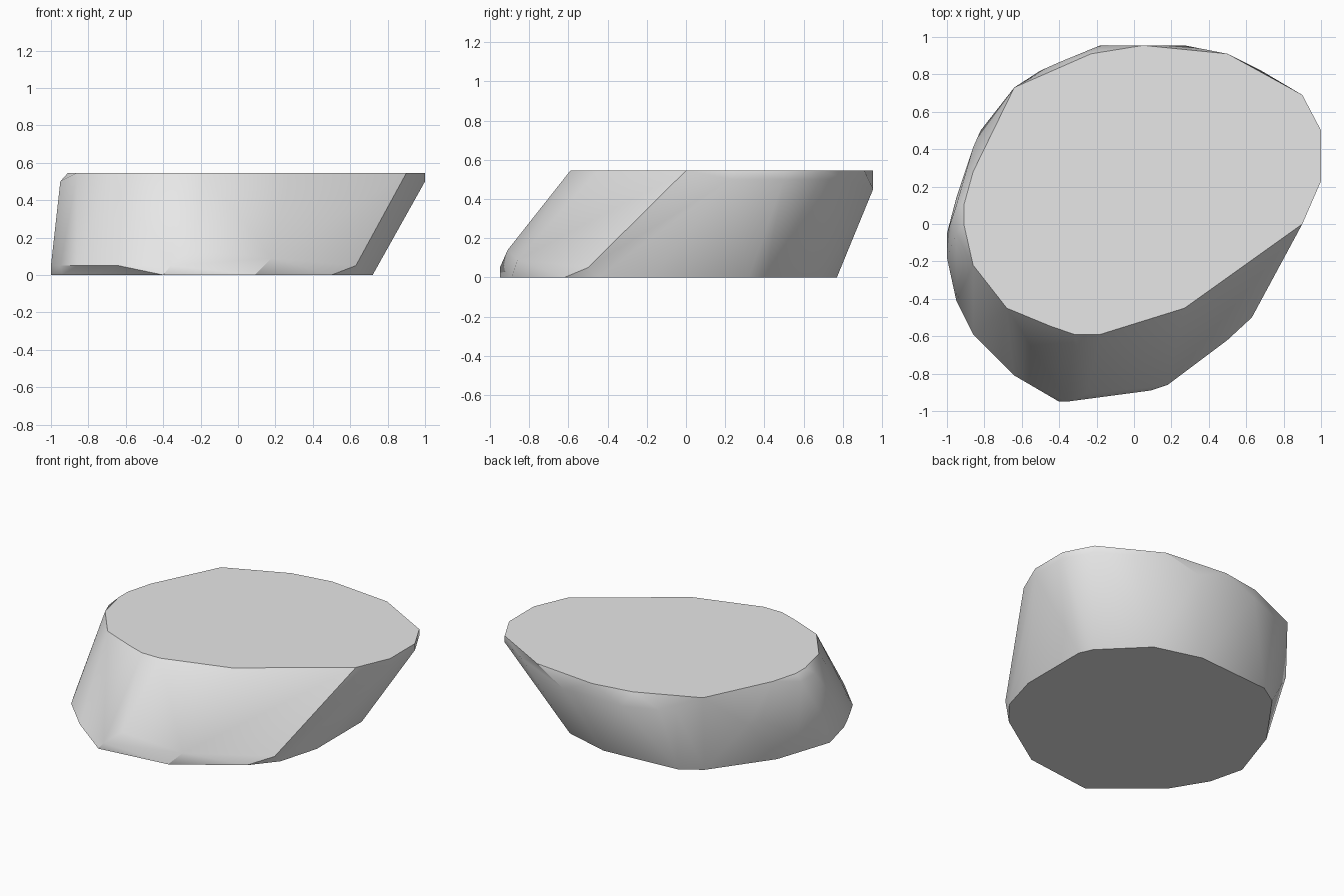
import bpy
import bmesh
from math import radians

default_cube = bpy.data.objects.get("Cube")
if default_cube:
    bpy.data.objects.remove(default_cube, do_unlink=True)

HEIGHT = 0.545

# Outline of the flat base
base_outline = [(.64, -.45), (.72, -.17), (.72, .32), (.68, .41), (.41, .68),
                (.09, .77), (-.45, .73), (-.59, .64), (-.87, .25), (-1, -.14),
                (-.94, -.38), (-.8, -.61), (-.4, -.95), (.09, -.89), (.5, -.62)]

# Outline of the flat top, leaning away from the base
top_outline = [(-.91, 0), (-.91, .1), (-.86, .28), (-.64, .73), (-.23, .91),
               (.05, .955), (.5, .91), (.9, .69), (1, .5), (1, .23), (.9, 0),
               (.27, -.45), (-.18, -.59), (-.32, -.59), (-.45, -.545),
               (-.68, -.45), (-.86, -.22)]

# Corners of the bevelled flank, grouped by height
flank_corners = {
    .05: [(-1, -.05), (-1, -.18), (-.95, -.41), (-.86, -.59), (-.64, -.81),
          (-.36, -.95), (.63, -.5)],
    .09: [(.18, -.86)],
    .14: [(-.25, -.91), (-.95, .14)],
    .32: [(-.86, .41), (-.82, .5)],
    .45: [(-.5, .82), (-.4, .865), (-.18, .955), (.27, .955)],
    .5: [(-.95, -.05), (-.95, .1), (.68, .82), (.9, .69), (1, .5), (1, .23)],
}


def make_material(name, colour):
    """Plain single-colour material for viewport and render."""
    material = bpy.data.materials.new(name)
    material.use_nodes = True
    material.diffuse_color = colour
    shader = material.node_tree.nodes["Principled BSDF"]
    shader.inputs["Base Color"].default_value = colour
    return material


def add_ring(bm, outline, height):
    for x, y in outline:
        bm.verts.new((x, y, height))


def make_hull(name, rings, material):
    """Wrap stacked rings of corners in one closed convex skin."""
    bm = bmesh.new()
    for height, outline in rings.items():
        add_ring(bm, outline, height)
    bmesh.ops.convex_hull(bm, input=bm.verts[:])
    loose = [v for v in bm.verts if not v.link_faces]
    bmesh.ops.delete(bm, geom=loose, context='VERTS')
    # Merge the coplanar triangles into clean flat faces
    bmesh.ops.dissolve_limit(bm, angle_limit=radians(1),
                             verts=bm.verts[:], edges=bm.edges[:])
    bmesh.ops.recalc_face_normals(bm, faces=bm.faces[:])
    mesh = bpy.data.meshes.new(name)
    bm.to_mesh(mesh)
    bm.free()
    mesh.materials.append(material)
    obj = bpy.data.objects.new(name, mesh)
    bpy.context.collection.objects.link(obj)
    return obj


# Slanted stone slab
grey = make_material("light_grey", (.8, .8, .8, 1))
rings = {0: base_outline, HEIGHT: top_outline, **flank_corners}
slab = make_hull("slanted_slab", rings, grey)

# Smooth flank with crisp rims
bpy.ops.object.select_all(action='DESELECT')
slab.select_set(True)
bpy.context.view_layer.objects.active = slab
bpy.ops.object.shade_smooth_by_angle(angle=radians(35))
